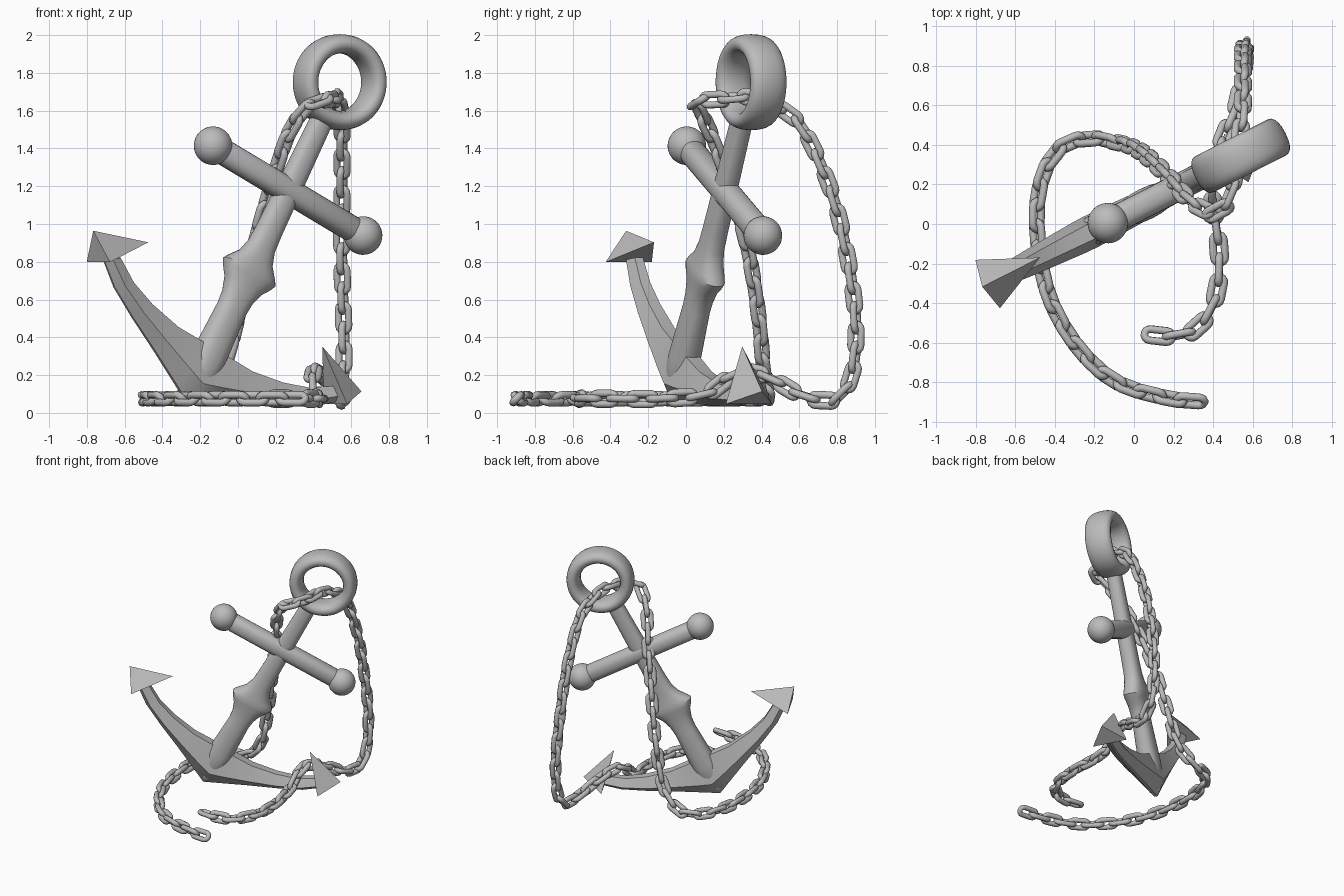
import bpy
import bmesh
from math import sin, cos, pi, radians
from mathutils import Vector, Matrix

default_cube = bpy.data.objects.get("Cube")
if default_cube:
    bpy.data.objects.remove(default_cube)

# Single grey iron material
iron = bpy.data.materials.new("grey_iron")
iron.use_nodes = True
iron.diffuse_color = (0.5, 0.5, 0.5, 1)
iron.node_tree.nodes["Principled BSDF"].inputs["Base Color"].default_value = iron.diffuse_color

# Leaning anchor frame: X along the stock, Y through the thickness, Z up the shank
axis_z = Vector((0.42, 0.213, 0.882)).normalized()
axis_x = Vector((0.787, 0.399, -0.47))
axis_x = (axis_x - axis_z * axis_x.dot(axis_z)).normalized()
axis_y = axis_z.cross(axis_x)
LEAN = Matrix((axis_x, axis_y, axis_z)).transposed().to_4x4()
LEAN.translation = (-0.2, -0.03, 0.2)


def finish(name, bm, matrix=None, angle=32):
    """Turn a bmesh into a shaded, coloured object."""
    bmesh.ops.recalc_face_normals(bm, faces=bm.faces)
    mesh = bpy.data.meshes.new(name)
    bm.to_mesh(mesh)
    bm.free()
    mesh.materials.append(iron)
    mesh.shade_smooth()
    mesh.set_sharp_from_angle(angle=radians(angle))
    obj = bpy.data.objects.new(name, mesh)
    obj.matrix_world = matrix or Matrix()
    bpy.context.collection.objects.link(obj)


def loft(bm, sections, loop=False):
    """Skin a list of equal-length point rings."""
    rings = [[bm.verts.new(p) for p in s] for s in sections]
    count = len(rings[0])
    pairs = list(zip(rings, rings[1:]))
    if loop:
        pairs.append((rings[-1], rings[0]))
    for a, b in pairs:
        for i in range(count):
            j = (i + 1) % count
            bm.faces.new((a[i], a[j], b[j], b[i]))
    if not loop:
        bm.faces.new(rings[0])
        bm.faces.new(rings[-1])


def rounded(w, d, power, count):
    """Rounded-box outline with half sizes w and d."""
    pts = []
    for i in range(count):
        c, s = cos(2 * pi * i / count), sin(2 * pi * i / count)
        pts.append((w * abs(c) ** power * (1 if c > 0 else -1),
                    d * abs(s) ** power * (1 if s > 0 else -1)))
    return pts


# Shank running down into the crown, with a flared collar: height, half width, half depth
shank_profile = [(-0.13, 0.025, 0.04), (-0.03, 0.085, 0.075), (0.1, 0.095, 0.078),
                 (0.4, 0.083, 0.066), (0.47, 0.09, 0.067),
                 (0.54, 0.115, 0.07), (0.59, 0.152, 0.078), (0.62, 0.166, 0.08),
                 (0.65, 0.145, 0.077), (0.7, 0.102, 0.07), (0.77, 0.078, 0.064),
                 (0.87, 0.072, 0.062), (1.57, 0.06, 0.055)]
bm = bmesh.new()
loft(bm, [[(x, y, z) for x, y in rounded(w, d, 0.82, 24)] for z, w, d in shank_profile])
finish("shank", bm, LEAN)

# Broad ring at the head
RING_Z, RING_R = 1.758, 0.203
bm = bmesh.new()
sections = []
for k in range(64):
    t = 2 * pi * k / 64
    sections.append([((RING_R + r) * cos(t), y, RING_Z + (RING_R + r) * sin(t))
                     for r, y in rounded(0.051, 0.102, 0.85, 20)])
loft(bm, sections, loop=True)
finish("head_ring", bm, LEAN, 50)

# Cross stock with a ball at each end
STOCK_Z = 1.107
bm = bmesh.new()
loft(bm, [[(x, y * k, STOCK_Z + z * k) for y, z in rounded(0.068, 0.068, 0.85, 24)]
          for x, k in ((-0.45, 0.85), (-0.425, 1), (0.425, 1), (0.45, 0.85))])
finish("stock", bm, LEAN)
for side, label in ((-1, "right"), (1, "left")):
    bm = bmesh.new()
    bmesh.ops.create_uvsphere(bm, u_segments=32, v_segments=20, radius=0.102)
    bmesh.ops.translate(bm, verts=bm.verts, vec=(side * 0.505, 0, STOCK_Z))
    finish(label + "_stock_ball", bm, LEAN)

# Curved arms: inner edge (x, z), outer edge (x, z), half depth
arm = [(0, 0.16, 0, -0.165, 0.085), (0.09, 0.155, 0.1, -0.115, 0.083),
       (0.25, 0.155, 0.3, -0.015, 0.075), (0.44, 0.19, 0.5, 0.08, 0.066),
       (0.59, 0.24, 0.67, 0.17, 0.057), (0.72, 0.32, 0.79, 0.265, 0.048)]
stations = [(-a, b, -c, d, w) for a, b, c, d, w in reversed(arm[1:])] + arm
sections = []
for xi, zi, xo, zo, w in stations:
    inner, outer = Vector((xi, 0, zi)), Vector((xo, 0, zo))
    mid, side = inner.lerp(outer, 0.65), Vector((0, w, 0))
    sections.append([inner + side * 0.5, mid + side, outer + side * 0.15,
                     outer - side * 0.15, mid - side, inner - side * 0.5])
bm = bmesh.new()
loft(bm, sections)
finish("arms", bm, LEAN, 28)

# Pointed flukes, the grounded one set slightly further in
for side, label, trim in ((-1, "right", 0), (1, "left", 0.035)):
    bm = bmesh.new()
    corners = ((0.815, 0.137, 0.243), (0.815, -0.137, 0.243),
               (0.603, 0, 0.475), (0.92, 0, 0.375))
    v = [bm.verts.new((side * (x - trim), y, z)) for x, y, z in corners]
    for i in range(4):
        bm.faces.new([v[j] for j in range(4) if j != i])
    finish(label + "_fluke", bm, LEAN, 10)

# Chain path: along the ground, up through the ring, down and around again
GROUND = 0.075
route = [(0.37, -0.9, GROUND), (0.15, -0.875, GROUND), (-0.1, -0.79, GROUND),
         (-0.3, -0.6, GROUND), (-0.44, -0.33, GROUND), (-0.49, 0, GROUND),
         (-0.46, 0.24, GROUND), (-0.36, 0.39, GROUND), (-0.22, 0.43, 0.1),
         (-0.08, 0.41, 0.24), (0.01, 0.38, 0.55), (0.09, 0.32, 0.9),
         (0.19, 0.22, 1.25), (0.27, 0.13, 1.48), (0.36, 0.07, 1.61),
         (0.43, 0.07, 1.65), (0.49, 0.17, 1.66), (0.52, 0.33, 1.67),
         (0.54, 0.48, 1.62), (0.55, 0.62, 1.5), (0.55, 0.77, 1.17),
         (0.55, 0.86, 0.8), (0.56, 0.9, 0.45), (0.56, 0.87, 0.18),
         (0.55, 0.77, 0.07), (0.52, 0.6, 0.1), (0.45, 0.43, 0.19),
         (0.4, 0.27, 0.21), (0.4, 0.1, 0.1), (0.43, -0.15, GROUND),
         (0.41, -0.37, GROUND), (0.32, -0.52, GROUND), (0.18, -0.565, GROUND),
         (0.02, -0.55, GROUND)]


def smooth_path(points, steps=14):
    """Catmull-Rom curve through the points."""
    p = [Vector(q) for q in points]
    p = [p[0] * 2 - p[1]] + p + [p[-1] * 2 - p[-2]]
    out = []
    for a, b, c, d in zip(p, p[1:], p[2:], p[3:]):
        for s in range(steps):
            t = s / steps
            out.append((b * 2 + (c - a) * t + (a * 2 - b * 5 + c * 4 - d) * t ** 2
                        + (b * 3 - a - c * 3 + d) * t ** 3) / 2)
    return out + [p[-2]]


def spaced(points, pitch):
    """Evenly spaced positions and tangents along a polyline."""
    travelled, target, out = 0, pitch * 0.8, []
    for a, b in zip(points, points[1:]):
        step = (b - a).length
        while target <= travelled + step:
            out.append((a.lerp(b, (target - travelled) / step), (b - a).normalized()))
            target += pitch
        travelled += step
    return out


# One oval link: two half circles joined by straight sides
WIRE, BEND, HALF = 0.0195, 0.029, 0.042
link = []
for end in (0, 1):
    for k in range(8):
        t = -pi / 2 + pi * k / 7 + pi * end
        out_dir = Vector((cos(t), sin(t), 0))
        centre = Vector((HALF if end == 0 else -HALF, 0, 0)) + out_dir * BEND
        link.append([centre + out_dir * WIRE * cos(a) + Vector((0, 0, WIRE * sin(a)))
                     for a in (2 * pi * m / 8 for m in range(8))])

# Links alternate a quarter turn, carried along the path without twisting
bm = bmesh.new()
normal = Vector((0, 0, 1))
for i, (pos, tangent) in enumerate(spaced(smooth_path(route), 0.105)):
    normal = (normal - tangent * normal.dot(tangent)).normalized()
    roll = Matrix.Rotation(radians(45 if i % 2 else -45), 3, tangent)
    z = roll @ normal
    turn = Matrix((tangent, z.cross(tangent), z)).transposed()
    loft(bm, [[pos + turn @ p for p in ring] for ring in link], loop=True)
finish("chain", bm, None, 60)
